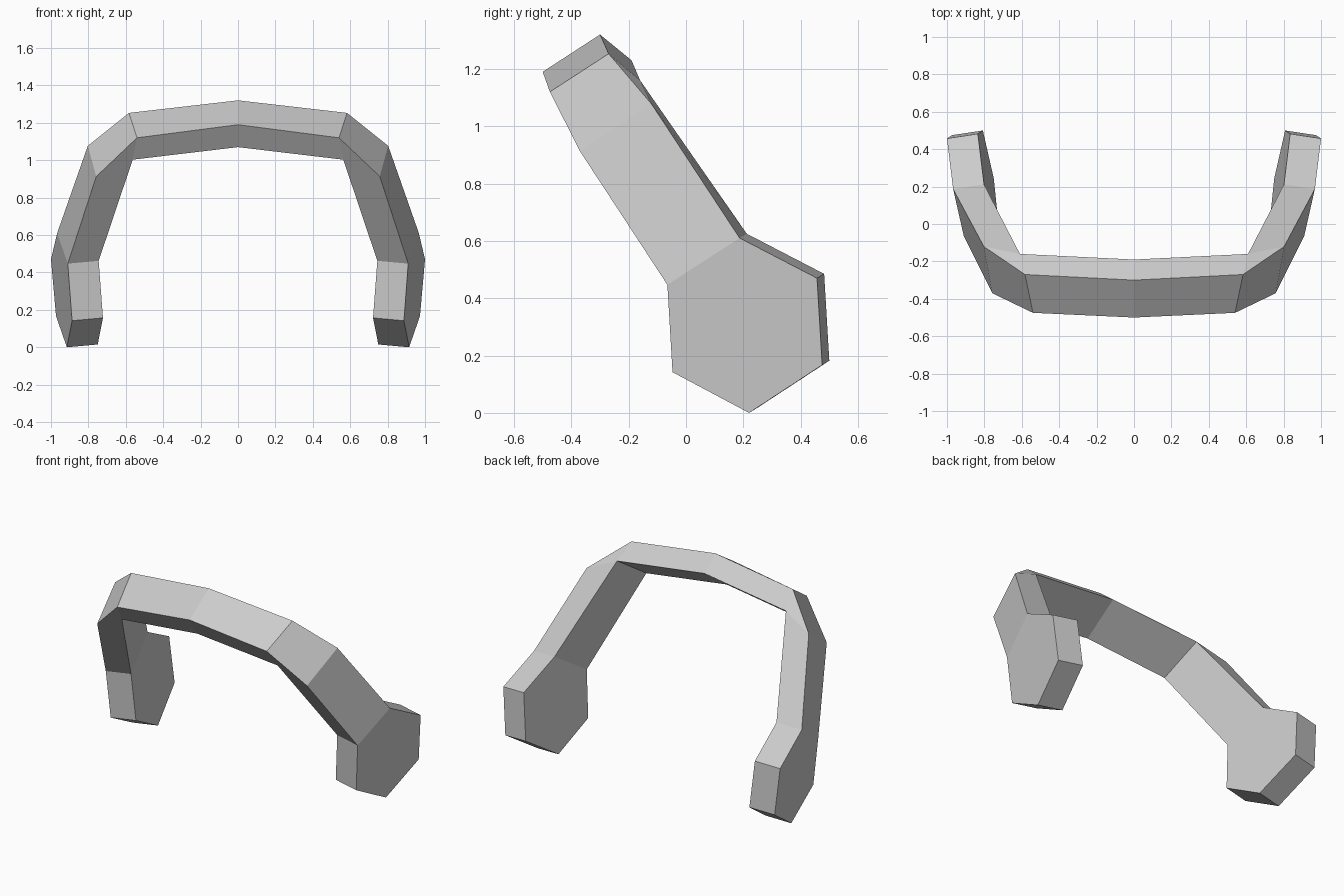
import bpy
import bmesh
from mathutils import Vector

default_cube = bpy.data.objects.get("Cube")
if default_cube:
    bpy.data.objects.remove(default_cube, do_unlink=True)

# Single plain grey material
grey = bpy.data.materials.new("plain_grey")
grey.use_nodes = True
colour = (0.6, 0.6, 0.6, 1.0)
grey.diffuse_color = colour
grey.node_tree.nodes["Principled BSDF"].inputs["Base Color"].default_value = colour

bm = bmesh.new()


def corners(points):
    return [bm.verts.new(point) for point in points]


def bridge(first, second):
    """Join two matching open rows of corners with quads."""
    for i in range(len(first) - 1):
        bm.faces.new((first[i], first[i + 1], second[i + 1], second[i]))


# Band edges on the left half, running from the crown towards the ear
outer_back = corners([(0, -0.30, 1.32), (0.583, -0.27, 1.253), (0.803, -0.12, 1.077)])
outer_front = corners([(0, -0.50, 1.19), (0.54, -0.475, 1.12), (0.758, -0.37, 0.913)])
inner_back = corners([(0, -0.19, 1.23), (0.61, -0.16, 1.16)])
inner_front = corners([(0, -0.42, 1.07), (0.563, -0.395, 1.003)])

# Hexagonal ear pad: outer outline and its inner copy
pad_outline = [Vector(p) for p in (
    (0.91, -0.065, 0.447), (0.967, 0.187, 0.61), (1.0, 0.457, 0.47),
    (0.973, 0.475, 0.167), (0.915, 0.22, 0.0), (0.887, -0.047, 0.142))]
pad_depth = Vector((-0.165, 0.025, 0.015))
pad_outer = corners(pad_outline)
pad_inner = corners([p + pad_depth for p in pad_outline])
bm.faces.new(pad_outer)
bm.faces.new(pad_inner)

# Pad rim, leaving the first side open where the band joins
bridge(pad_outer[1:] + pad_outer[:1], pad_inner[1:] + pad_inner[:1])

# Outer and inner band surfaces continue into the pad
bridge(outer_front + pad_outer[:1], outer_back + pad_outer[1:2])
bridge(inner_front + pad_inner[:1], inner_back + pad_inner[1:2])

# Band sides: crown quad, shoulder triangle and arm quad
for outer, inner, end in ((outer_front, inner_front, 0), (outer_back, inner_back, 1)):
    bridge(outer[:2], inner[:2])
    bm.faces.new((outer[1], outer[2], inner[1]))
    bm.faces.new((outer[2], pad_outer[end], pad_inner[end], inner[1]))

bmesh.ops.recalc_face_normals(bm, faces=bm.faces)
mesh = bpy.data.meshes.new("headband")
bm.to_mesh(mesh)
bm.free()
mesh.materials.append(grey)

headband = bpy.data.objects.new("headband_with_ear_pads", mesh)
bpy.context.collection.objects.link(headband)

# Right half
mirror = headband.modifiers.new("mirror_halves", "MIRROR")
mirror.use_clip = True
mirror.merge_threshold = 0.001
